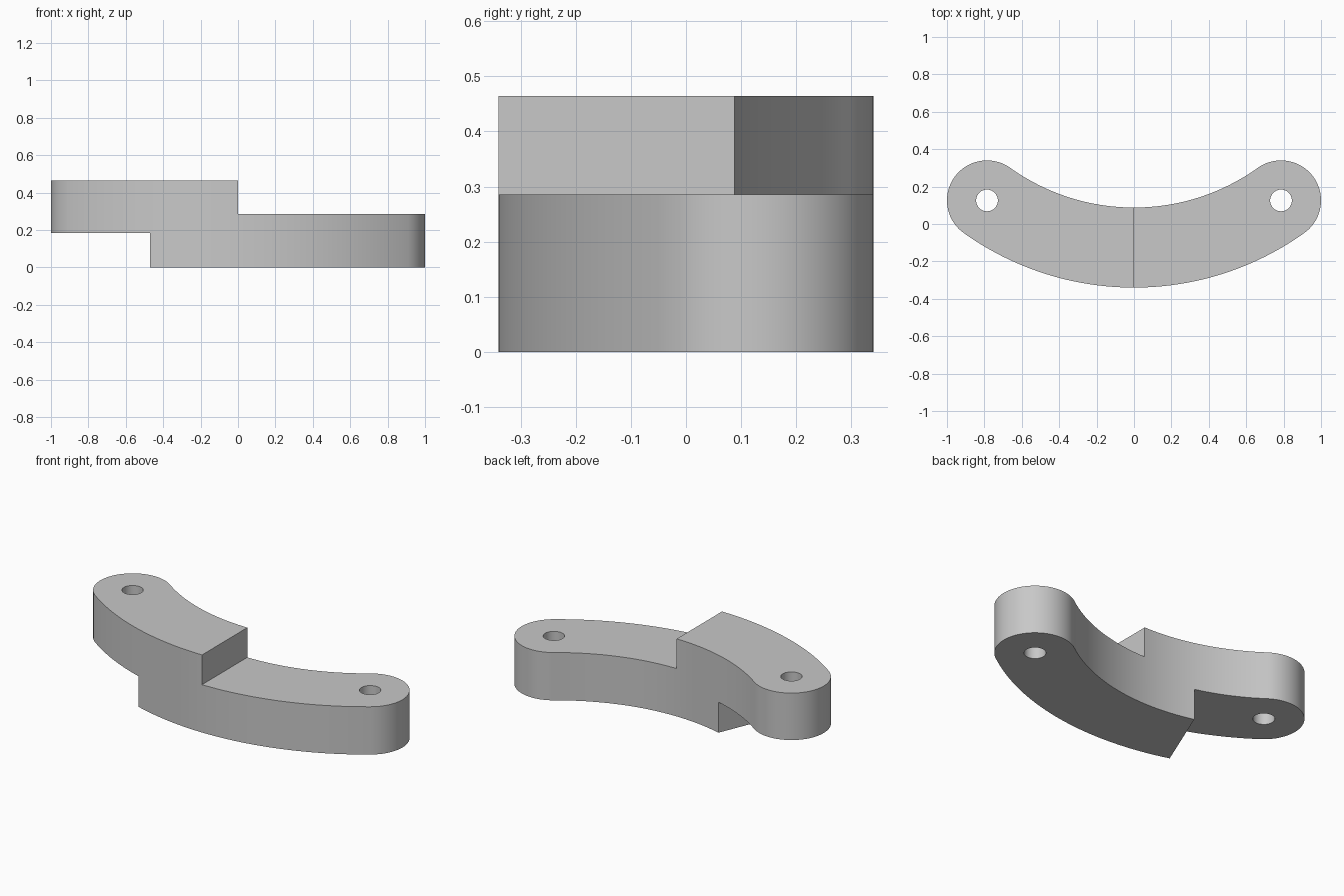
import bpy, bmesh
from math import sin, cos, pi, asin, radians

cube = bpy.data.objects.get("Cube")
if cube:
    bpy.data.objects.remove(cube, do_unlink=True)

# Main dimensions
END_X, END_Y = 0.786, 0.126      # centre of each rounded end
HALF_W = 0.214                   # half the width of the arm
HOLE_R = 0.058
HEIGHT, LOW_TOP, HIGH_BASE = 0.464, 0.286, 0.183
ARC_Y = END_X ** 2 / (4 * END_Y)   # centre of the concentric arcs
MID_R = ARC_Y + END_Y
SWEEP = asin(END_X / MID_R)

grey = bpy.data.materials.new("plain grey")
grey.use_nodes = True
colour = (0.58, 0.58, 0.58, 1)
grey.diffuse_color = colour
grey.node_tree.nodes["Principled BSDF"].inputs["Base Color"].default_value = colour


def arc(cx, cy, r, start, end, steps):
    """Points on an arc, angles measured from straight down (-y)."""
    angles = [start + (end - start) * i / steps for i in range(steps + 1)]
    return [(cx + r * sin(t), cy - r * cos(t)) for t in angles]


def prism(name, outline, z0, z1):
    """Upright solid from a counter-clockwise plan outline."""
    bm = bmesh.new()
    base = bm.faces.new([bm.verts.new((x, y, z0)) for x, y in outline])
    top = bmesh.ops.extrude_face_region(bm, geom=[base])["geom"]
    verts = [v for v in top if isinstance(v, bmesh.types.BMVert)]
    bmesh.ops.translate(bm, verts=verts, vec=(0, 0, z1 - z0))
    bmesh.ops.recalc_face_normals(bm, faces=bm.faces)
    mesh = bpy.data.meshes.new(name)
    bm.to_mesh(mesh)
    bm.free()
    mesh.materials.append(grey)
    obj = bpy.data.objects.new(name, mesh)
    bpy.context.collection.objects.link(obj)
    return obj


# Curved arm with rounded ends
outline = arc(0, ARC_Y, MID_R + HALF_W, -SWEEP, SWEEP, 48)
outline += arc(END_X, END_Y, HALF_W, SWEEP, SWEEP + pi, 40)[1:]
outline += arc(0, ARC_Y, MID_R - HALF_W, SWEEP, -SWEEP, 48)[1:]
outline += arc(-END_X, END_Y, HALF_W, pi - SWEEP, 2 * pi - SWEEP, 40)[1:-1]
arm = prism("stepped_arm", outline, 0, HEIGHT)

# Cutters: upper step, slanted lower step and the two pin holes
cutters = [
    prism("upper_step_cutter", [(0, -1), (2, -1), (2, 1), (0, 1)], LOW_TOP, 1),
    prism("lower_step_cutter",
          [(-2, -0.5), (-0.566, -0.5), (-0.152, 0.5), (-2, 0.5)], -1, HIGH_BASE),
]
for side, x in (("left", END_X), ("right", -END_X)):
    ring = arc(x, END_Y, HOLE_R, 0, 2 * pi, 48)[:-1]
    cutters.append(prism(side + "_hole_cutter", ring, -1, 1))

bpy.ops.object.select_all(action="DESELECT")
bpy.context.view_layer.objects.active = arm
arm.select_set(True)
for cutter in cutters:
    cutter.hide_render = True
    cut = arm.modifiers.new(cutter.name, "BOOLEAN")
    cut.operation = "DIFFERENCE"
    cut.solver = "EXACT"
    cut.object = cutter
    bpy.ops.object.modifier_apply(modifier=cut.name)
    bpy.data.objects.remove(cutter, do_unlink=True)

bpy.ops.object.shade_smooth_by_angle(angle=radians(30))
